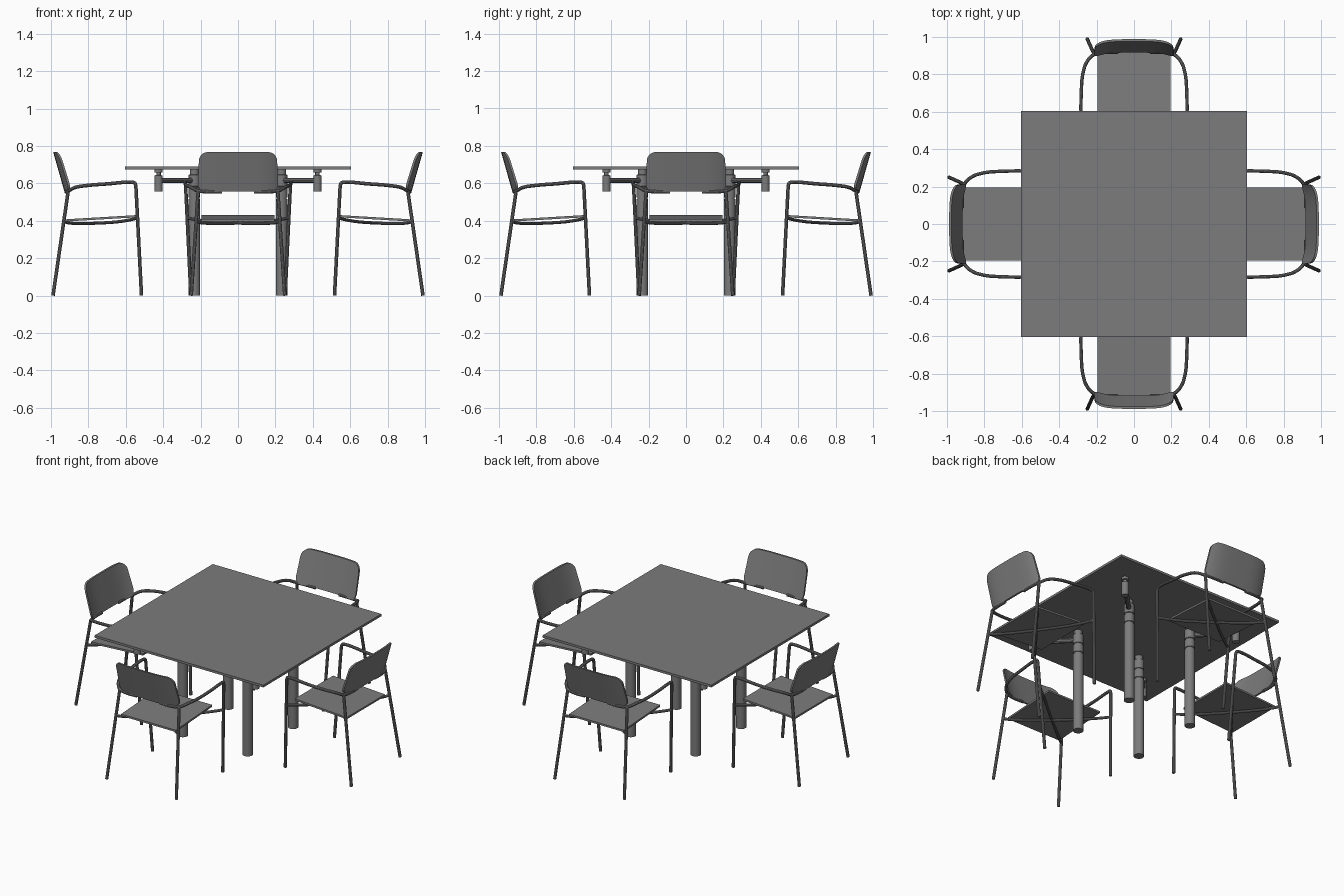
import bpy, bmesh, math
from mathutils import Matrix, Vector

if "Cube" in bpy.data.objects:
    bpy.data.objects.remove(bpy.data.objects["Cube"])

grey = bpy.data.materials.new("mid grey")
grey.diffuse_color = (0.2, 0.2, 0.2, 1)
grey.use_nodes = True
grey.node_tree.nodes["Principled BSDF"].inputs["Base Color"].default_value = grey.diffuse_color


def add(name, mesh, matrix=None, smooth=True):
    ob = bpy.data.objects.new(name, mesh)
    bpy.context.collection.objects.link(ob)
    if matrix is not None:
        ob.matrix_world = matrix
    if not mesh.materials:
        mesh.materials.append(grey)
    if smooth:
        bpy.ops.object.select_all(action='DESELECT')
        ob.select_set(True)
        bpy.context.view_layer.objects.active = ob
        bpy.ops.object.shade_smooth_by_angle(angle=math.radians(35))
    return ob


def from_bmesh(name, bm):
    bmesh.ops.recalc_face_normals(bm, faces=bm.faces)
    me = bpy.data.meshes.new(name)
    bm.to_mesh(me)
    bm.free()
    return me


def box(name, lo, hi):
    bm = bmesh.new()
    bmesh.ops.create_cube(bm, size=1)
    for v in bm.verts:
        v.co = Vector([l + (c + 0.5) * (h - l) for c, l, h in zip(v.co, lo, hi)])
    return from_bmesh(name, bm)


def lathe(name, profile, n=32):
    # profile of (radius, z), closed with flat caps
    bm = bmesh.new()
    rings = [[bm.verts.new((r * math.cos(2 * math.pi * i / n), r * math.sin(2 * math.pi * i / n), z))
              for i in range(n)] for r, z in profile]
    for a, b in zip(rings, rings[1:]):
        for i in range(n):
            bm.faces.new((a[i], a[(i + 1) % n], b[(i + 1) % n], b[i]))
    bm.faces.new(rings[0][::-1])
    bm.faces.new(rings[-1])
    return from_bmesh(name, bm)


def tube(name, pts, radius, straight=()):
    cu = bpy.data.curves.new(name, 'CURVE')
    cu.dimensions = '3D'
    cu.bevel_depth = radius
    cu.bevel_resolution = 3
    cu.resolution_u = 6
    cu.use_fill_caps = True
    sp = cu.splines.new('BEZIER')
    sp.bezier_points.add(len(pts) - 1)
    for i, (bp, p) in enumerate(zip(sp.bezier_points, pts)):
        bp.co = p
        kind = 'VECTOR' if i in straight else 'AUTO'
        bp.handle_left_type = bp.handle_right_type = kind
    tmp = bpy.data.objects.new(name, cu)
    bpy.context.collection.objects.link(tmp)
    bpy.context.view_layer.update()
    me = bpy.data.meshes.new_from_object(tmp.evaluated_get(bpy.context.evaluated_depsgraph_get()))
    bpy.data.objects.remove(tmp)
    me.name = name
    return me


# Table top
add("table_top", box("table_top", (-0.605, -0.605, 0.675), (0.605, 0.605, 0.69)), smooth=False)

# Table legs with grooved collars, diagonal arms and corner supports
R = 0.031
leg = lathe("table_leg", [(R, 0), (R, 0.515), (R - .004, 0.517), (R - .004, 0.523), (R, 0.525),
                          (R, 0.575), (R - .004, 0.577), (R - .004, 0.583), (R, 0.585),
                          (R, 0.645), (0.024, 0.647), (0.024, 0.676)])
support = lathe("corner_support", [(0.022, 0.555), (0.022, 0.642), (0.012, 0.644), (0.012, 0.657),
                                   (0.022, 0.659), (0.022, 0.676)], 24)
arm = tube("table_arm", [(0.235, 0.235, 0.615), (0.425, 0.425, 0.615)], 0.015, (0, 1))
for k in range(4):
    rot = Matrix.Rotation(k * math.pi / 2, 4, 'Z')
    add("table_leg", leg, rot @ Matrix.Translation((0.233, 0.233, 0)))
    add("corner_support", support, rot @ Matrix.Translation((0.425, 0.425, 0)))
    add("table_arm", arm, rot)


# Chair backrest: a curved shell with rounded corners
def backrest_mesh():
    bm = bmesh.new()
    z0, z1, r, nu, nv, t = 0.555, 0.767, 0.045, 24, 20, 0.012
    layers = []
    for side in (0, 1):
        rows = []
        for j in range(nv + 1):
            f = (1 - math.cos(math.pi * j / nv)) / 2
            z = z0 + (z1 - z0) * f
            d = min(z - z0, z1 - z)
            w = 0.217 - 0.01 * f
            if d < r:
                w -= r - math.sqrt(max(r * r - (r - d) ** 2, 0))
            row = []
            for i in range(nu + 1):
                x = w * math.sin(math.pi / 2 * (2 * i / nu - 1))
                y = -0.928 - 0.06 * f + 0.028 * (abs(x) / 0.215) ** 4 + side * t
                row.append(bm.verts.new((x, y, z)))
            rows.append(row)
        layers.append(rows)
        for j in range(nv):
            for i in range(nu):
                bm.faces.new((rows[j][i], rows[j][i + 1], rows[j + 1][i + 1], rows[j + 1][i]))
    # rim joining the two skins
    a, b = layers
    loops = [[m[0][i] for i in range(nu)] + [m[j][nu] for j in range(nv)]
             + [m[nv][i] for i in range(nu, 0, -1)] + [m[j][0] for j in range(nv, 0, -1)] for m in (a, b)]
    n = len(loops[0])
    for i in range(n):
        k = (i + 1) % n
        bm.faces.new((loops[0][i], loops[0][k], loops[1][k], loops[1][i]))
    return from_bmesh("backrest", bm)


backrest = backrest_mesh()

# Seat panel, rising slightly to the front
seat = box("seat", (-0.196, -0.918, 0.396), (0.196, -0.545, 0.408))
for v in seat.vertices:
    v.co.z += 0.022 * (v.co.y + 0.918) / 0.373

# Chair frame tubes for both sides
frame = []
for s in (-1, 1):
    frame.append(("chair_arm_and_front_leg", tube("chair_arm_and_front_leg", [
        (s * 0.085, -0.918, 0.555), (s * 0.17, -0.917, 0.555), (s * 0.215, -0.905, 0.56),
        (s * 0.25, -0.87, 0.578), (s * 0.272, -0.81, 0.588), (s * 0.282, -0.70, 0.597),
        (s * 0.283, -0.57, 0.606), (s * 0.282, -0.553, 0.602), (s * 0.28, -0.546, 0.585),
        (s * 0.252, -0.516, 0)], 0.0095, (0, 8, 9))))
    frame.append(("chair_back_leg", tube("chair_back_leg", [
        (s * 0.25, -0.989, 0), (s * 0.213, -0.908, 0.558)], 0.0095, (0, 1))))
    frame.append(("seat_cross_bar", tube("seat_cross_bar", [
        (s * 0.224, -0.931, 0.396), (s * 0.196, -0.908, 0.389), (s * -0.02, -0.735, 0.388),
        (s * -0.20, -0.59, 0.402), (s * -0.271, -0.537, 0.415)], 0.0085, (0, 4))))

# Four chairs around the table
for k in range(4):
    rot = Matrix.Rotation(k * math.pi / 2, 4, 'Z')
    add("seat", seat, rot, smooth=False)
    add("backrest", backrest, rot)
    for name, me in frame:
        add(name, me, rot)
